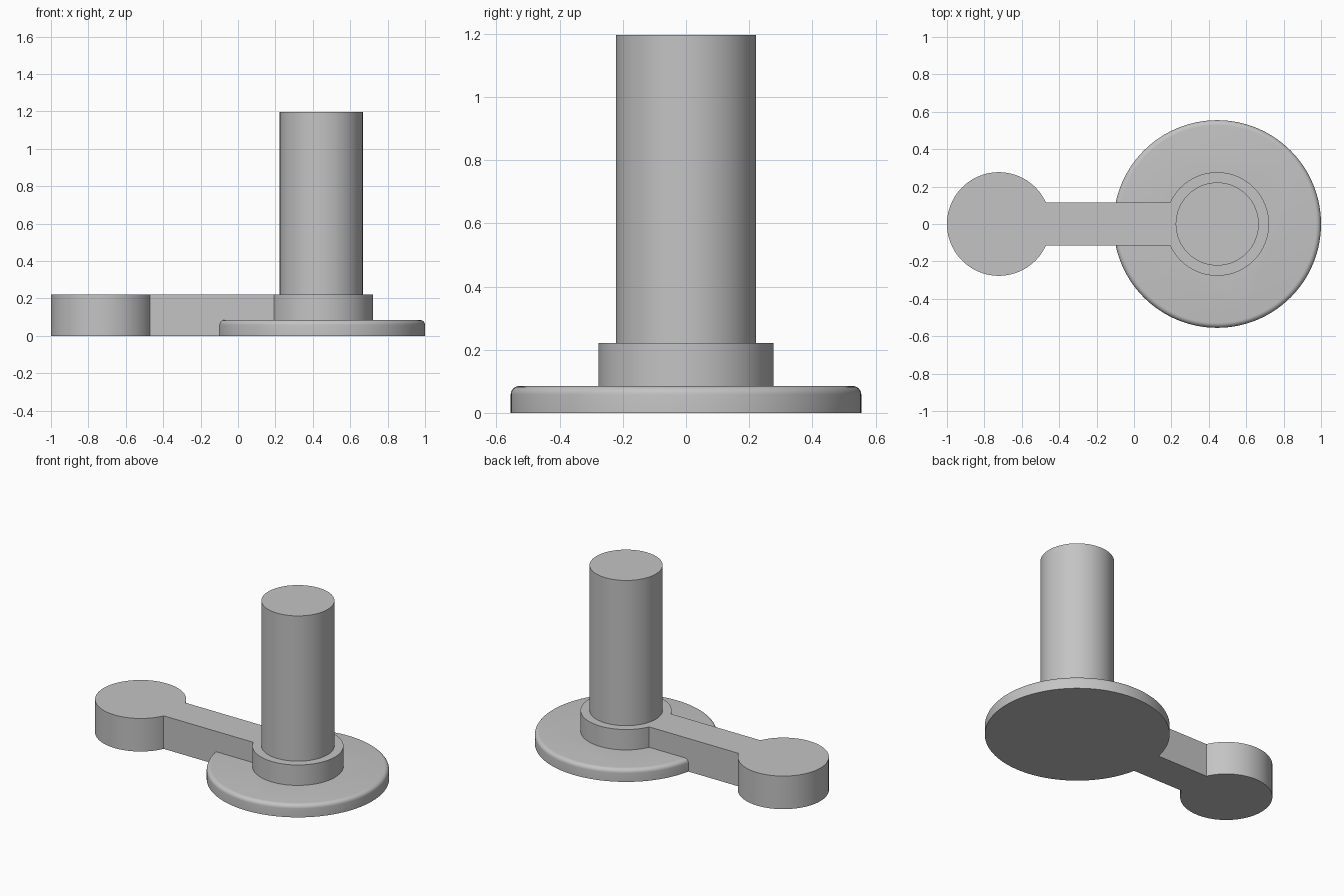
import bpy, bmesh, math

if "Cube" in bpy.data.objects:
    bpy.data.objects.remove(bpy.data.objects["Cube"])

AXIS_X, END_X = 0.445, -0.723   # post axis and free end of the arm
grey = bpy.data.materials.new("plain grey")
grey.diffuse_color = (0.55, 0.55, 0.55, 1)
grey.use_nodes = True
grey.node_tree.nodes["Principled BSDF"].inputs["Base Color"].default_value = grey.diffuse_color


def lathe(name, profile, x, n=128):
    """Closed solid of revolution from (radius, z) points."""
    bm = bmesh.new()
    rings = [[bm.verts.new((x + r * math.cos(2 * math.pi * i / n),
                            r * math.sin(2 * math.pi * i / n), z))
              for i in range(n)] for r, z in profile]
    for a, b in zip(rings, rings[1:]):
        for i in range(n):
            j = (i + 1) % n
            bm.faces.new((a[i], a[j], b[j], b[i]))
    bm.faces.new(rings[0][::-1])
    bm.faces.new(rings[-1])
    return finish(name, bm)


def prism(name, outline, height):
    """Counter-clockwise outline raised from z = 0."""
    bm = bmesh.new()
    low = [bm.verts.new((x, y, 0)) for x, y in outline]
    top = [bm.verts.new((x, y, height)) for x, y in outline]
    bm.faces.new(low[::-1])
    bm.faces.new(top)
    for i in range(len(low)):
        j = (i + 1) % len(low)
        bm.faces.new((low[i], low[j], top[j], top[i]))
    return finish(name, bm)


def finish(name, bm):
    mesh = bpy.data.meshes.new(name)
    bm.to_mesh(mesh)
    bm.free()
    mesh.materials.append(grey)
    ob = bpy.data.objects.new(name, mesh)
    bpy.context.collection.objects.link(ob)
    return ob


# Arm with a round pad at each end
R, HALF = 0.277, 0.115
open_angle = math.asin(HALF / R)
outline = []
for cx, start in ((AXIS_X, -math.pi + open_angle), (END_X, open_angle)):
    sweep = 2 * (math.pi - open_angle)
    for i in range(97):
        a = start + sweep * i / 96
        outline.append((cx + R * math.cos(a), R * math.sin(a)))
arm = prism("crank_arm", outline, 0.222)

# Round flange with softened top edge
RF, HF, B = 0.555, 0.085, 0.027
edge = [(RF - B + B * math.cos(t * math.pi / 12),
         HF - B + B * math.sin(t * math.pi / 12)) for t in range(7)]
flange = lathe("flange", [(RF, 0)] + edge, AXIS_X)

# Upright post
post = lathe("post", [(0.222, 0.12), (0.222, 1.197)], AXIS_X)

# Join into one clean solid
for part in (flange, post):
    mod = arm.modifiers.new("join " + part.name, 'BOOLEAN')
    mod.operation, mod.solver, mod.object = 'UNION', 'EXACT', part
bpy.context.view_layer.objects.active = arm
arm.select_set(True)
for mod in list(arm.modifiers):
    bpy.ops.object.modifier_apply(modifier=mod.name)
for part in (flange, post):
    bpy.data.objects.remove(part)
bpy.ops.object.shade_smooth_by_angle(angle=math.radians(30))
arm.name = "crank_with_post"
